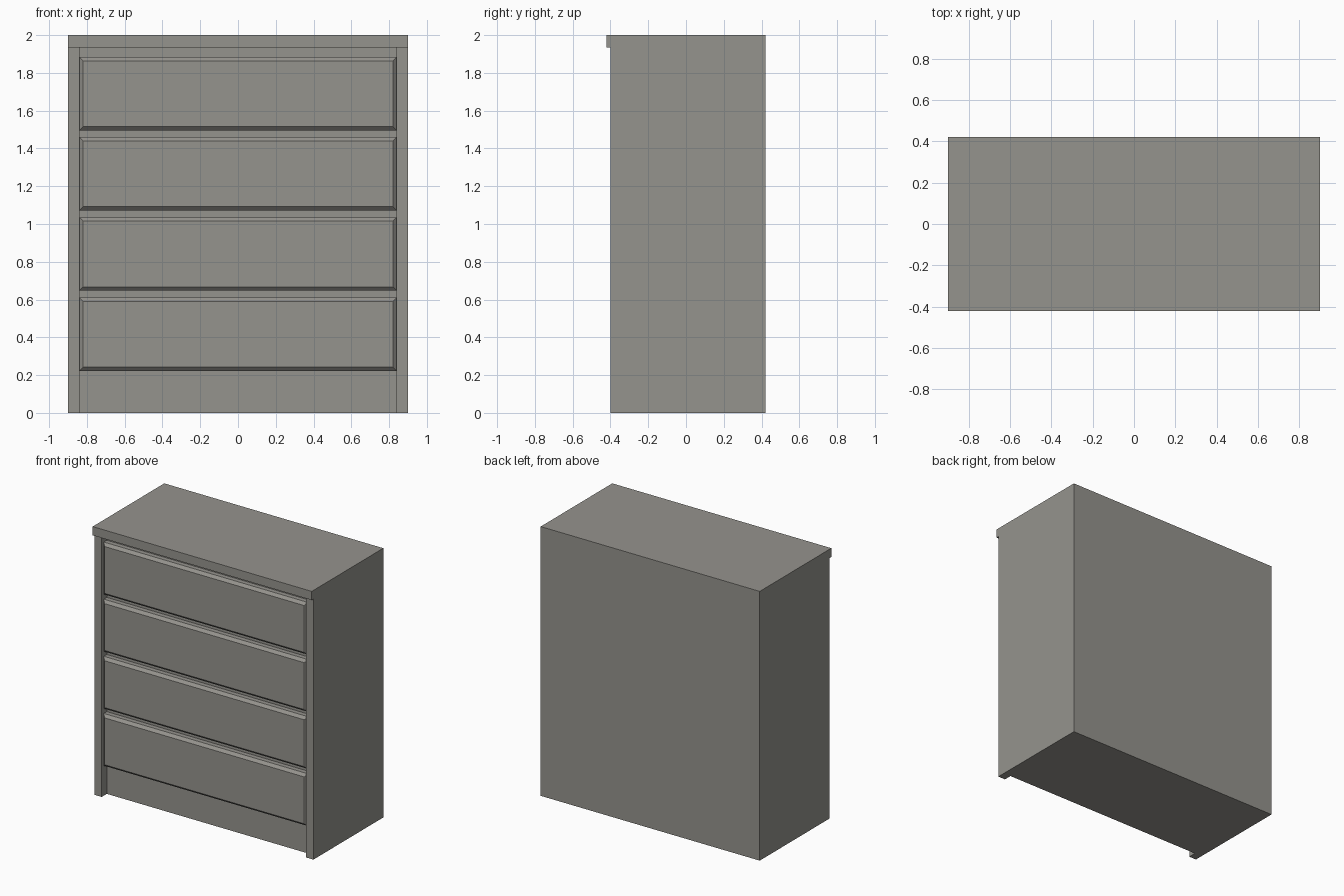
import bpy
import bmesh

if "Cube" in bpy.data.objects:
    bpy.data.objects.remove(bpy.data.objects["Cube"])

paint = bpy.data.materials.new("warm_grey")
paint.diffuse_color = (0.30, 0.293, 0.268, 1)
paint.use_nodes = True
paint.node_tree.nodes["Principled BSDF"].inputs["Base Color"].default_value = paint.diffuse_color


def finish(name, bm):
    bmesh.ops.recalc_face_normals(bm, faces=bm.faces)
    me = bpy.data.meshes.new(name)
    bm.to_mesh(me)
    bm.free()
    me.materials.append(paint)
    ob = bpy.data.objects.new(name, me)
    bpy.context.collection.objects.link(ob)
    return ob


def prism(name, outline, z0, z1):
    """Extrude an xy outline from z0 up to z1."""
    bm = bmesh.new()
    face = bm.faces.new([bm.verts.new((x, y, z0)) for x, y in outline])
    ext = bmesh.ops.extrude_face_region(bm, geom=[face])
    verts = [v for v in ext["geom"] if isinstance(v, bmesh.types.BMVert)]
    bmesh.ops.translate(bm, verts=verts, vec=(0, 0, z1 - z0))
    return finish(name, bm)


def drawer_front(name, z0, z1):
    """Slab with its front edges chamfered all round."""
    w, bevel = 0.84, 0.02
    back, edge, front = -0.34, -0.375, -0.395
    bm = bmesh.new()
    rings = []
    for y, inset in ((back, 0), (edge, 0), (front, bevel)):
        x, lo, hi = w - inset, z0 + inset, z1 - inset
        rings.append([bm.verts.new(p) for p in
                      ((-x, y, lo), (x, y, lo), (x, y, hi), (-x, y, hi))])
    for a, b in zip(rings, rings[1:]):
        for i in range(4):
            j = (i + 1) % 4
            bm.faces.new((a[i], a[j], b[j], b[i]))
    bm.faces.new(rings[-1])
    bm.faces.new(rings[0])
    return finish(name, bm)


# Cabinet body: side panels stand forward of the recessed front and plinth
prism("cabinet_body",
      [(-0.90, 0.42), (-0.90, -0.40), (-0.84, -0.40), (-0.84, -0.34),
       (0.84, -0.34), (0.84, -0.40), (0.90, -0.40), (0.90, 0.42)], 0, 1.935)

# Top board with a small front overhang
prism("top_board",
      [(-0.90, 0.42), (-0.90, -0.42), (0.90, -0.42), (0.90, 0.42)], 1.935, 2.0)

# Four drawer fronts
for k in range(4):
    z = 0.223 + k * 0.4243
    drawer_front(f"drawer_front_{k + 1}", z, z + 0.388)
